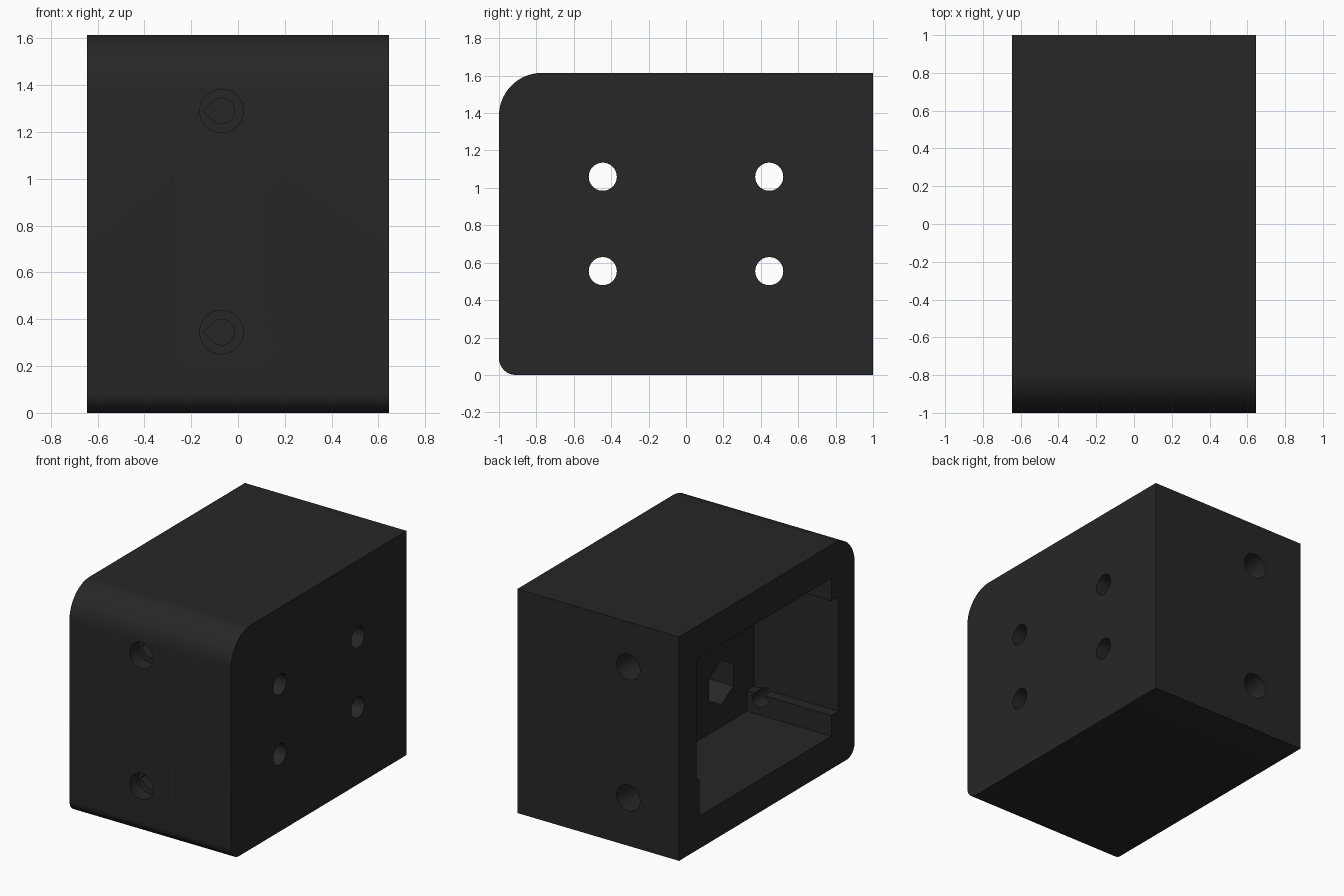
import bpy, bmesh
from math import cos, sin, pi, radians
from mathutils import Vector

if "Cube" in bpy.data.objects:
    bpy.data.objects.remove(bpy.data.objects["Cube"])

W, H = 0.645, 1.615


def prism(name, profile, axis, start, end):
    """Extrude a closed profile: (y, z) points along x, or (x, z) points along y."""
    bm = bmesh.new()
    place = (lambda a, b: (start, a, b)) if axis == 'x' else (lambda a, b: (a, start, b))
    face = bm.faces.new([bm.verts.new(place(a, b)) for a, b in profile])
    new = bmesh.ops.extrude_face_region(bm, geom=[face])['geom']
    shift = Vector((end - start, 0, 0) if axis == 'x' else (0, end - start, 0))
    bmesh.ops.translate(bm, vec=shift, verts=[v for v in new if isinstance(v, bmesh.types.BMVert)])
    bmesh.ops.recalc_face_normals(bm, faces=bm.faces)
    mesh = bpy.data.meshes.new(name)
    bm.to_mesh(mesh)
    bm.free()
    obj = bpy.data.objects.new(name, mesh)
    bpy.context.collection.objects.link(obj)
    return obj


def arc(a, b, r, a0=0, a1=360, n=48):
    full = a1 - a0 == 360
    steps = n if full else n + 1
    return [(a + r * cos(radians(a0 + (a1 - a0) * i / n)),
             b + r * sin(radians(a0 + (a1 - a0) * i / n))) for i in range(steps)]


def teardrop(x, z, r):
    # round hole with a 45 degree point toward -x
    return arc(x, z, r, -135, 135, 36) + [(x - r * 2 ** 0.5, z)]


# Housing block, rounded along its two front edges
outline = ([(1, 0), (1, H)] + arc(-0.77, H - 0.23, 0.23, 90, 180, 20)
           + arc(-0.91, 0.09, 0.09, 180, 270, 12))
housing = prism("housing", outline, 'x', -W, W)

# Cavity open to the left, leaving ledges around the screws
cavity = [(0.77, 0.235), (0.77, 0.5), (0.80, 0.5), (0.80, 1.375),
          (-0.736, 1.375), (-0.736, 1.21), (-0.816, 1.21),
          (-0.816, 0.385), (-0.736, 0.385), (-0.736, 0.235)]
cutters = [prism("cavity_cutter", cavity, 'x', -W - 0.1, 0.03)]

# Side bolt holes with hexagonal nut pockets
for y in (-0.445, 0.445):
    for z in (0.555, 1.06):
        cutters.append(prism("nut_cutter", arc(y, z, 0.16, 30, 390, 6), 'x', -0.05, 0.38))
        cutters.append(prism("bolt_cutter", arc(y, z, 0.075), 'x', 0.2, W + 0.1))

# Front counterbored screw holes and rear access holes
for z in (0.345, 1.29):
    cutters.append(prism("screw_cutter", teardrop(-0.07, z, 0.055), 'y', -0.95, -0.65))
    cutters.append(prism("head_cutter", arc(-0.07, z, 0.093), 'y', -1.1, -0.9))
    cutters.append(prism("access_cutter", arc(-0.24, z, 0.093), 'y', 0.6, 1.1))

# Carve the block and discard the cutters
bpy.context.view_layer.objects.active = housing
housing.select_set(True)
for cutter in cutters:
    cutter.hide_render = True
    mod = housing.modifiers.new("cut", 'BOOLEAN')
    mod.operation = 'DIFFERENCE'
    mod.solver = 'EXACT'
    mod.object = cutter
    bpy.ops.object.modifier_apply(modifier=mod.name)
    bpy.data.objects.remove(cutter)

bpy.ops.object.shade_smooth_by_angle(angle=radians(30))

# Near-black plastic
plastic = bpy.data.materials.new("black_plastic")
plastic.diffuse_color = (0.02, 0.02, 0.02, 1)
plastic.use_nodes = True
plastic.node_tree.nodes["Principled BSDF"].inputs["Base Color"].default_value = plastic.diffuse_color
housing.data.materials.clear()
housing.data.materials.append(plastic)
